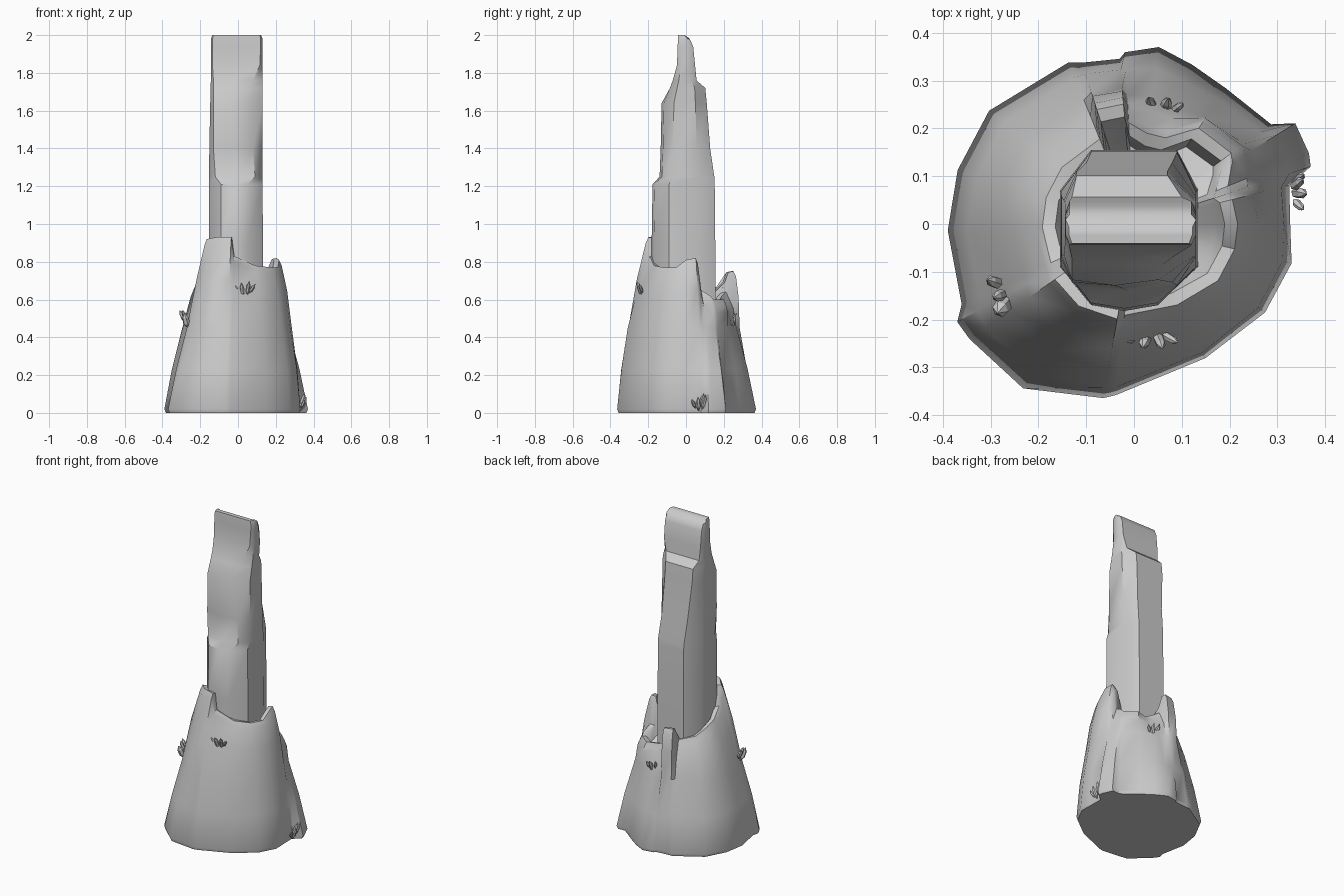
import bpy, bmesh, math
from mathutils import Vector

if "Cube" in bpy.data.objects:
    bpy.data.objects.remove(bpy.data.objects["Cube"])


def make_object(name, bm, smooth):
    bmesh.ops.recalc_face_normals(bm, faces=bm.faces)
    mesh = bpy.data.meshes.new(name)
    bm.to_mesh(mesh)
    bm.free()
    obj = bpy.data.objects.new(name, mesh)
    bpy.context.collection.objects.link(obj)
    if smooth:
        bpy.ops.object.select_all(action='DESELECT')
        obj.select_set(True)
        bpy.context.view_layer.objects.active = obj
        bpy.ops.object.shade_smooth_by_angle(angle=math.radians(40))
    return obj


def loft(bm, rings):
    """Skin a stack of equal-length closed rings and cap both ends."""
    loops = [[bm.verts.new(p) for p in ring] for ring in rings]
    n = len(loops[0])
    for a, b in zip(loops, loops[1:]):
        for i in range(n):
            j = (i + 1) % n
            bm.faces.new((a[i], a[j], b[j], b[i]))
    bm.faces.new(loops[0][::-1])
    bm.faces.new(loops[-1])


# Flared rock base: angle, foot radius, radius at z 0.45, rim radius, rim height
BASE = [
    (0, .327, .285, .225, .81), (14, .335, .285, .22, .82), (18, .389, .28, .21, .79),
    (22, .395, .28, .22, .65), (32, .398, .29, .25, .62), (36, .355, .285, .26, .60),
    (56, .343, .27, .25, .60), (70, .355, .26, .20, .60), (82, .374, .27, .20, .62),
    (93, .36, .27, .22, .64), (95, .347, .285, .26, .75), (108, .355, .29, .26, .75),
    (112, .365, .28, .20, .66), (142, .385, .29, .20, .68), (163, .386, .285, .20, .72),
    (182, .39, .295, .20, .75), (205, .398, .30, .20, .80), (209, .423, .31, .20, .86),
    (215, .42, .32, .21, .92), (236, .415, .32, .215, .93), (260, .37, .31, .21, .93),
    (264, .36, .31, .20, .83), (298, .318, .275, .20, .78), (326, .331, .28, .22, .77),
    (346, .34, .285, .225, .77),
]


def base_profile(foot, mid, rim, top):
    """Radius and height pairs from the ground up, over the rim and inside."""
    low = foot * .5 + mid * .5 + .008
    high = mid * .45 + rim * .55 + .008
    return [(foot * .98, 0), (foot, .02), (low, .23), (mid, .45),
            (high, .45 + (top - .45) * .55), (rim + .006, top - .03), (rim - .008, top),
            (rim - .035, top - .005), (rim - .055, top - .06), (.09, .58)]


profiles = [base_profile(*row[1:]) for row in BASE]
rings = []
for k in range(len(profiles[0])):
    ring = []
    for row, prof in zip(BASE, profiles):
        a = math.radians(row[0])
        r, z = prof[k]
        ring.append((r * math.cos(a), r * math.sin(a), z))
    rings.append(ring)
bm = bmesh.new()
loft(bm, rings)
make_object("rock_base", bm, True)

# Tall stepped pillar: z, left, right, front y, front left/right, back y, back left/right
PILLAR = [
    (.50, -.155, .135, -.17, -.09, .05, .155, -.09, .09),
    (.90, -.155, .132, -.17, -.09, .05, .155, -.09, .09),
    (1.21, -.153, .13, -.165, -.09, .05, .152, -.09, .09),
    (1.25, -.153, .13, -.128, -.12, .09, .150, -.09, .09),
    (1.40, -.152, .13, -.122, -.13, .08, .128, -.10, .08),
    (1.64, -.147, .13, -.117, -.13, .05, .110, -.12, .07),
    (1.72, -.145, .13, -.085, -.13, .06, .102, -.12, .07),
    (1.76, -.144, .13, -.070, -.13, .08, .056, -.13, .10),
    (1.84, -.144, .13, -.048, -.135, .115, .048, -.135, .12),
    (1.94, -.144, .13, -.044, -.135, .12, .038, -.135, .12),
    (1.98, -.143, .13, -.043, -.135, .12, .020, -.135, .12),
    (2.00, -.136, .122, -.041, -.13, .115, -.015, -.13, .115),
]
rings = []
for z, xl, xr, yf, fl, fr, yb, bl, br in PILLAR:
    nose = .012 if z < 1.7 else 0
    side_f = max(yf * .55, -.09)
    rings.append([(x, y, z) for x, y in (
        (fl, yf), ((fl + fr) / 2, yf - nose), (fr, yf), (xr, side_f), (xr, yb * .45),
        (br, yb), (bl, yb), (xl, yb * .45), (xl, side_f))])
bm = bmesh.new()
loft(bm, rings)
make_object("pillar", bm, True)


# Crystal clusters: faceted shards with pointed ends
def crystal(bm, start, direction, length, radius):
    d = Vector(direction).normalized()
    side = d.orthogonal().normalized()
    up = d.cross(side)
    loops = []
    for t, s in ((0, .15), (.3, 1), (.72, .9), (1, .08)):
        loops.append([Vector(start) + d * length * t + radius * s *
                      (side * math.cos(i * math.tau / 6) + up * math.sin(i * math.tau / 6))
                      for i in range(6)])
    loft(bm, loops)


def cluster(name, centre, outward, shards):
    """Shards are (sideways offset, height offset, lean, length, radius)."""
    out = Vector(outward).normalized()
    side = Vector((-out.y, out.x, 0))
    bm = bmesh.new()
    for s, h, lean, length, radius in shards:
        crystal(bm, Vector(centre) + side * s + Vector((0, 0, h)),
                out * .35 + side * lean + Vector((0, 0, .9)), length, radius)
    make_object(name, bm, False)


SPRAY = [(-.025, 0, -.45, .055, .009), (-.008, -.015, -.1, .08, .012),
         (.012, -.01, .15, .085, .011), (.025, .005, .6, .06, .009)]
cluster("front_crystals", (.035, -.23, .63), (0, -1, 0), SPRAY)
cluster("back_crystals", (.055, .235, .46), (0, 1, 0), SPRAY)
cluster("right_crystals", (.33, .075, .025), (1, .15, 0), SPRAY + [(0, .01, .2, .075, .011)])
cluster("left_crystals", (-.27, -.145, .46), (-1, -.4, 0),
        [(.015, -.01, .2, .085, .019), (-.02, .02, -.3, .07, .013), (.0, .02, 0, .07, .012)])
cluster("front_shard", (-.09, -.235, .62), (0, -1, 0), [(0, 0, .5, .04, .007)])
